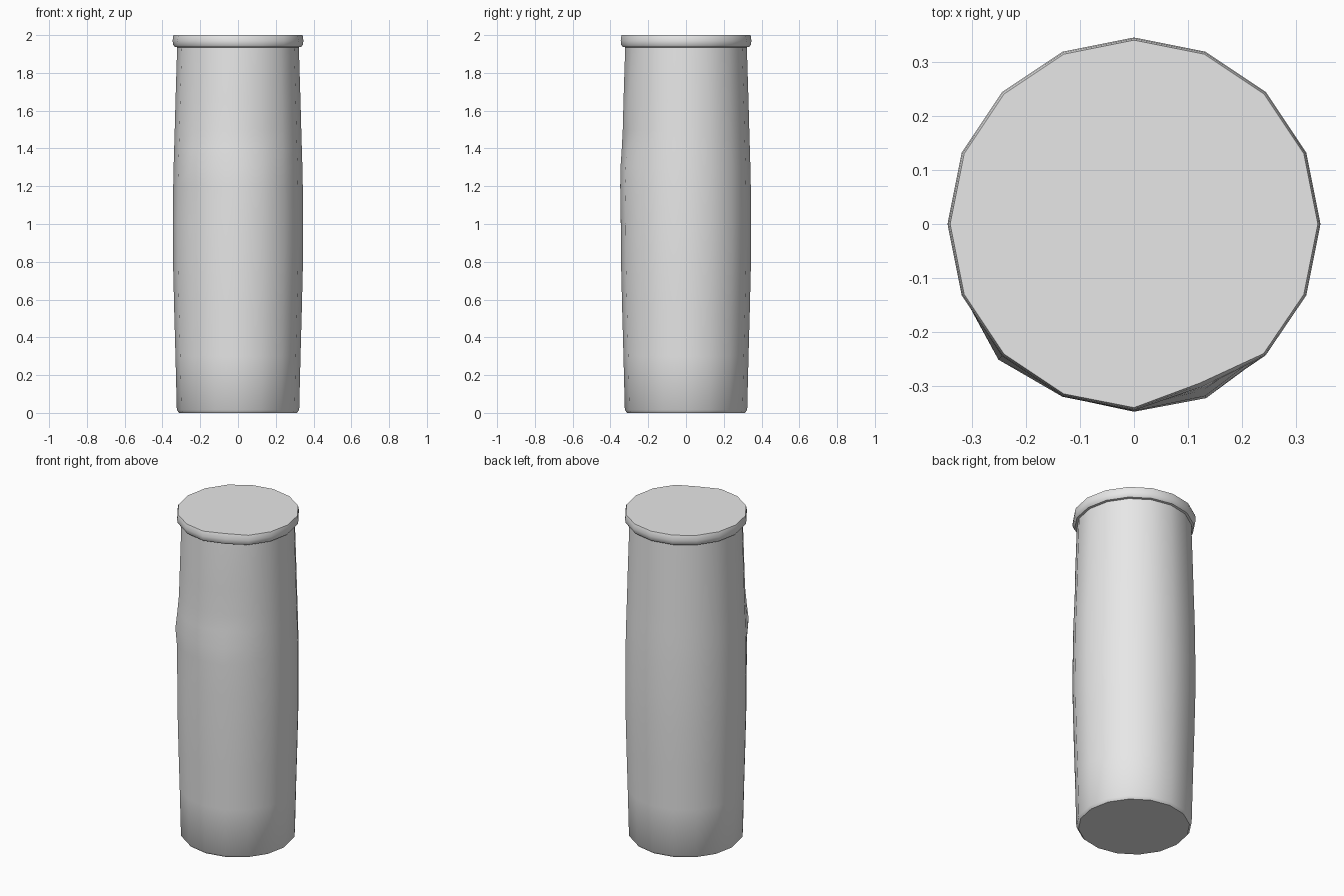
import bpy, bmesh, math

cube = bpy.data.objects.get("Cube")
if cube:
    bpy.data.objects.remove(cube, do_unlink=True)

SIDES = 16

grey = bpy.data.materials.new("light_grey")
grey.use_nodes = True
grey.diffuse_color = (0.8, 0.8, 0.8, 1)
grey.node_tree.nodes["Principled BSDF"].inputs["Base Color"].default_value = (0.8, 0.8, 0.8, 1)

# Dents and bumps: angle in degrees, height, depth, angular and vertical reach
DENTS = [
    (226, 1.31, 0.015, 14, 0.10),
    (258, 1.28, 0.008, 14, 0.12),
    (285, 1.22, 0.009, 14, 0.15),
    (296, 1.50, -0.012, 14, 0.12),
    (294, 2.00, -0.022, 12, 0.08),
]


def dent(angle, z):
    """Radial offset of the battered front at this angle and height."""
    return sum(depth * math.exp(-((angle - a) / wa) ** 2 - ((z - h) / wz) ** 2)
               for a, h, depth, wa, wz in DENTS)


def lathe(name, profile):
    """Closed turned solid from (radius, height) pairs, with dents applied."""
    bm = bmesh.new()
    rings = []
    for r, z in profile:
        ring = []
        for i in range(SIDES):
            deg = 360 * i / SIDES
            rad = r + dent(deg, z)
            t = math.radians(deg)
            ring.append(bm.verts.new((rad * math.cos(t), rad * math.sin(t), z)))
        rings.append(ring)
    for low, high in zip(rings, rings[1:]):
        for i in range(SIDES):
            j = (i + 1) % SIDES
            bm.faces.new((low[i], low[j], high[j], high[i]))
    bm.faces.new(rings[0][::-1])
    bm.faces.new(rings[-1])
    mesh = bpy.data.meshes.new(name)
    bm.to_mesh(mesh)
    bm.free()
    mesh.materials.append(grey)
    obj = bpy.data.objects.new(name, mesh)
    bpy.context.collection.objects.link(obj)
    bpy.ops.object.select_all(action="DESELECT")
    obj.select_set(True)
    bpy.context.view_layer.objects.active = obj
    bpy.ops.object.shade_smooth_by_angle(angle=math.radians(40))
    return obj


# Barrel-shaped body, bulging in the middle
lathe("body", [(0.312, 0), (0.324, 0.015), (0.331, 0.3), (0.338, 0.55),
               (0.344, 0.8), (0.345, 1.0), (0.343, 1.2), (0.341, 1.3),
               (0.338, 1.4), (0.335, 1.5), (0.331, 1.65), (0.322, 1.94)])

# Rolled rim with a flat closed top
lathe("rim", [(0.320, 1.935), (0.335, 1.938), (0.344, 1.95),
              (0.346, 1.97), (0.344, 1.99), (0.341, 2.0)])
